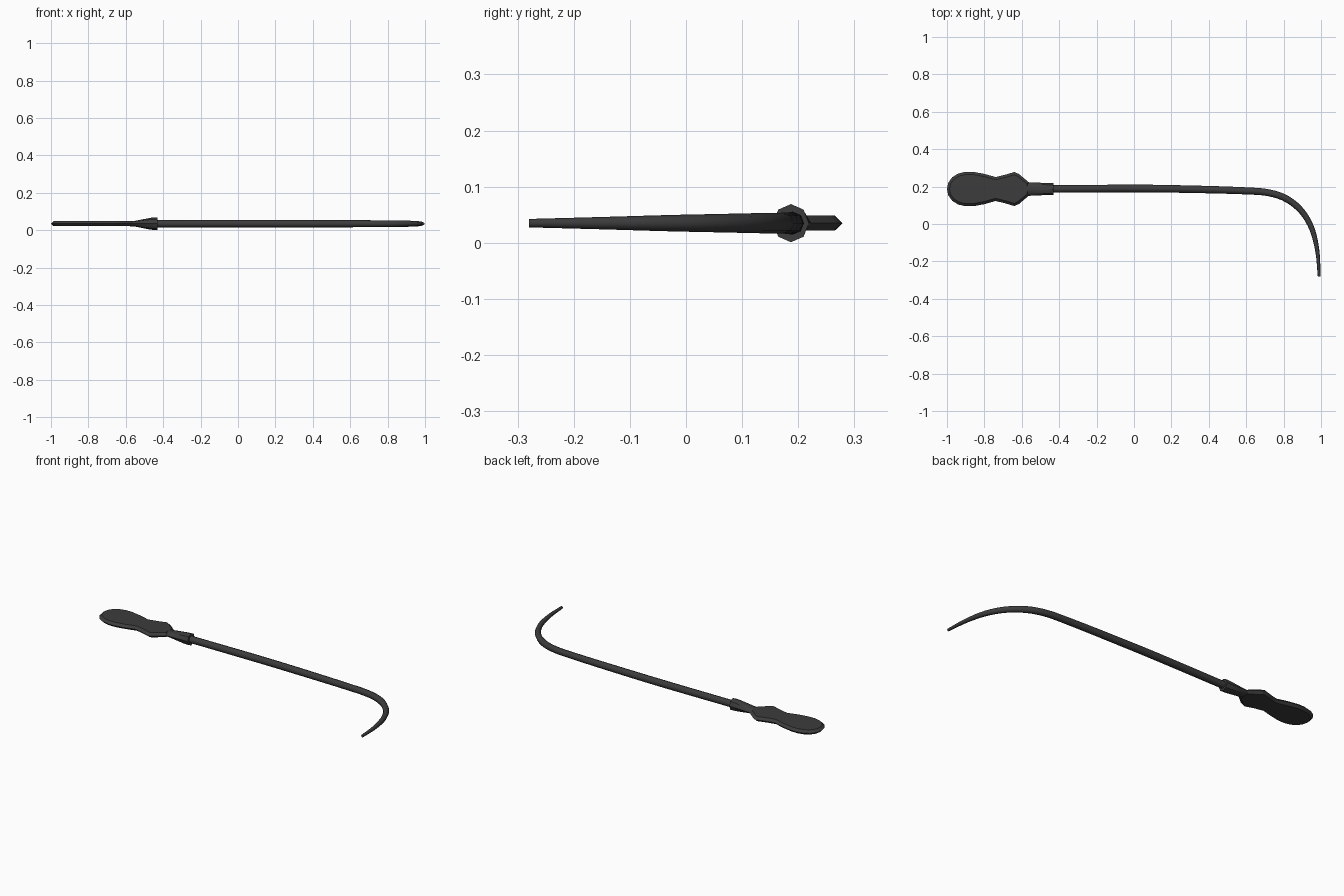
import bpy, bmesh
from math import cos, sin, pi
from mathutils import Vector

if "Cube" in bpy.data.objects:
    bpy.data.objects.remove(bpy.data.objects["Cube"])

CY, CZ = 0.187, 0.035

dark = bpy.data.materials.new("dark_leather")
dark.diffuse_color = (0.045, 0.045, 0.045, 1)
dark.use_nodes = True
dark.node_tree.nodes["Principled BSDF"].inputs["Base Color"].default_value = dark.diffuse_color


def loft(name, rings, angle=0.6):
    """Skin a list of equal-length closed rings and cap both ends."""
    bm = bmesh.new()
    loops = [[bm.verts.new(p) for p in ring] for ring in rings]
    n = len(loops[0])
    for a, b in zip(loops, loops[1:]):
        for i in range(n):
            j = (i + 1) % n
            bm.faces.new((a[i], a[j], b[j], b[i]))
    bm.faces.new(loops[0][::-1])
    bm.faces.new(loops[-1])
    bmesh.ops.recalc_face_normals(bm, faces=bm.faces)
    mesh = bpy.data.meshes.new(name)
    bm.to_mesh(mesh)
    bm.free()
    ob = bpy.data.objects.new(name, mesh)
    bpy.context.collection.objects.link(ob)
    mesh.materials.append(dark)
    bpy.ops.object.select_all(action='DESELECT')
    ob.select_set(True)
    bpy.context.view_layer.objects.active = ob
    bpy.ops.object.shade_smooth_by_angle(angle=angle)
    return ob


def spline(pts, steps):
    """Catmull-Rom interpolation through points of any dimension."""
    p = [Vector(q) for q in pts]
    p = [2 * p[0] - p[1]] + p + [2 * p[-1] - p[-2]]
    out = []
    for a, b, c, d in zip(p, p[1:], p[2:], p[3:]):
        for k in range(steps):
            t = k / steps
            out.append(0.5 * (2 * b + (c - a) * t + (2 * a - 5 * b + 4 * c - d) * t * t
                              + (3 * b - a - 3 * c + d) * t ** 3))
    return out + [p[-2]]


# Paddle: mirrored outline with a bevelled rim
half = [(-1, 0), (-.993, .034), (-.972, .063), (-.94, .083), (-.90, .092), (-.86, .092),
        (-.80, .081), (-.74, .064), (-.69, .076), (-.64, .091), (-.615, .080), (-.56, .034)]
outline = half + [(x, -y) for x, y in half[:0:-1]]
inner = []
for i, (x, y) in enumerate(outline):
    x0, y0 = outline[i - 1]
    x1, y1 = outline[(i + 1) % len(outline)]
    normal = Vector((y1 - y0, x0 - x1)).normalized()
    inner.append(Vector((x, y)) + normal * 0.014)
loft("paddle", [[(x, CY + y, CZ + z) for x, y in pts]
                for pts, z in ((inner, -.0135), (outline, 0), (inner, .0135))])

# Ferrule: flat at the paddle, flaring to an octagonal collar
loft("ferrule", [[(x, CY + hy * cos(i * pi / 4), CZ + hz * sin(i * pi / 4)) for i in range(8)]
                 for x, hy, hz in ((-.59, .036, .013), (-.555, .036, .0145),
                                   (-.465, .032, .032), (-.43, .032, .034))])

# Shaft: tapered eight-sided rod that hooks at the end (x, y, radius)
path = spline([(-.45, .187, .020), (0, .190, .0205), (.3, .186, .020), (.58, .178, .019),
               (.72, .167, .0185), (.82, .132, .018), (.90, .064, .0165),
               (.953, -.03, .0145), (.981, -.15, .011), (.990, -.28, .0075)], 4)
rings = []
for i, p in enumerate(path):
    d = (path[min(i + 1, len(path) - 1)] - path[max(i - 1, 0)]).xy.normalized()
    if i == len(path) - 1:
        d = Vector((0, -1))
    side = Vector((-d.y, d.x, 0))
    rings.append([Vector((p.x, p.y, CZ)) + p.z * (side * cos(k * pi / 4) + Vector((0, 0, sin(k * pi / 4))))
                  for k in range(8)])
loft("shaft", rings, angle=0.9)
